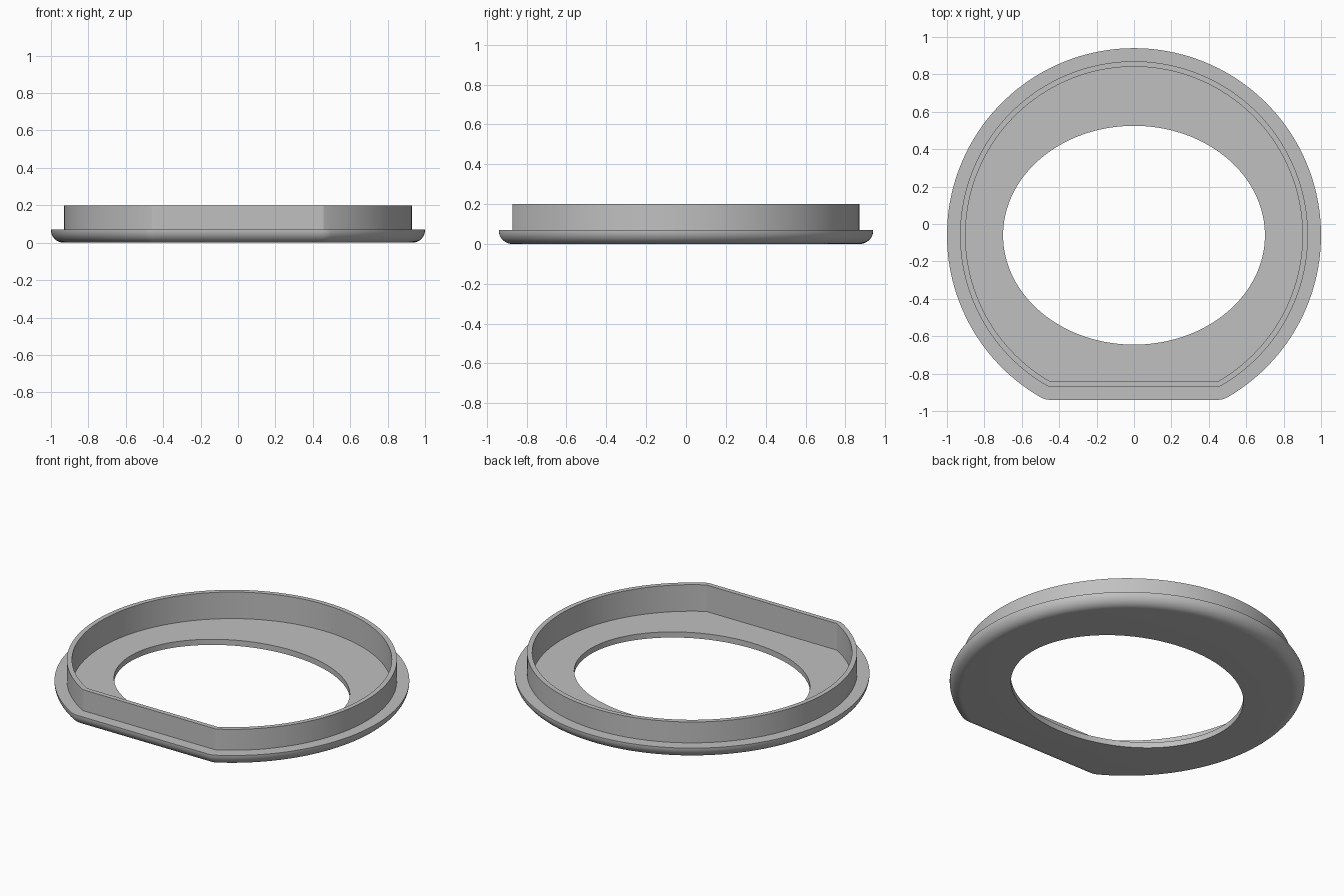
import bpy, bmesh, math

cube = bpy.data.objects.get("Cube")
if cube:
    bpy.data.objects.remove(cube, do_unlink=True)

# Main sizes
CENTRE_Y = -0.06
RADIUS, FLAT, CORNER = 1.0, 0.88, 0.1
FLANGE_Z, FLOOR_Z, TOP_Z = 0.07, 0.035, 0.2
FILLET = 0.068
HOLE_X, HOLE_Y = 0.70, 0.585


def arc(cx, cy, r, a0, a1, n):
    return [(cx + r * math.cos(a0 + (a1 - a0) * i / n),
             cy + r * math.sin(a0 + (a1 - a0) * i / n)) for i in range(n + 1)]


def d_outline(inset):
    """Circle with a flat front and softened corners, offset inwards."""
    cy = -(FLAT - CORNER)
    cx = math.sqrt((RADIUS - CORNER) ** 2 - cy ** 2)
    a = math.atan2(cy, cx)
    small = CORNER - inset
    right = arc(cx, cy, small, -math.pi / 2, a, 6)
    big = arc(0, 0, RADIUS - inset, a, math.pi - a, 144)
    left = [(-x, y) for x, y in reversed(right)]
    n = 24
    front = [(-cx + 2 * cx * i / n, -(FLAT - inset)) for i in range(1, n)]
    return right + big[1:-1] + left + front


def hole_outline():
    """Oval with one point for each point of the outer outline."""
    angles = [math.atan2(y, x) for x, y in d_outline(0)]
    return [(HOLE_X * math.cos(a), HOLE_Y * math.sin(a)) for a in angles]


# Cross-section as a chain of outlines, from the hole's lower edge outwards
loops = [(hole_outline(), 0)]
STEPS = 10
for i in range(STEPS + 1):
    t = math.pi / 2 * i / STEPS
    loops.append((d_outline(FILLET * (1 - math.sin(t))), FILLET * (1 - math.cos(t))))
loops.append((d_outline(0), FLANGE_Z))
# Upright wall, then the recessed floor back to the hole
loops += [(d_outline(0.07), FLANGE_Z), (d_outline(0.07), TOP_Z),
          (d_outline(0.099), TOP_Z), (d_outline(0.099), FLOOR_Z),
          (hole_outline(), FLOOR_Z)]

bm = bmesh.new()
rings = [[bm.verts.new((x, y + CENTRE_Y, z)) for x, y in pts] for pts, z in loops]
count = len(rings[0])
for k, ring in enumerate(rings):
    nxt = rings[(k + 1) % len(rings)]
    for i in range(count):
        j = (i + 1) % count
        bm.faces.new((ring[i], ring[j], nxt[j], nxt[i]))
bmesh.ops.recalc_face_normals(bm, faces=bm.faces)
mesh = bpy.data.meshes.new("flanged_ring")
bm.to_mesh(mesh)
bm.free()

ring_obj = bpy.data.objects.new("flanged_ring", mesh)
bpy.context.collection.objects.link(ring_obj)

# Plain grey
grey = bpy.data.materials.new("light_grey")
grey.use_nodes = True
colour = (0.53, 0.53, 0.53, 1)
grey.diffuse_color = colour
grey.node_tree.nodes["Principled BSDF"].inputs["Base Color"].default_value = colour
mesh.materials.append(grey)

bpy.ops.object.select_all(action="DESELECT")
ring_obj.select_set(True)
bpy.context.view_layer.objects.active = ring_obj
bpy.ops.object.shade_smooth_by_angle(angle=math.radians(30))
